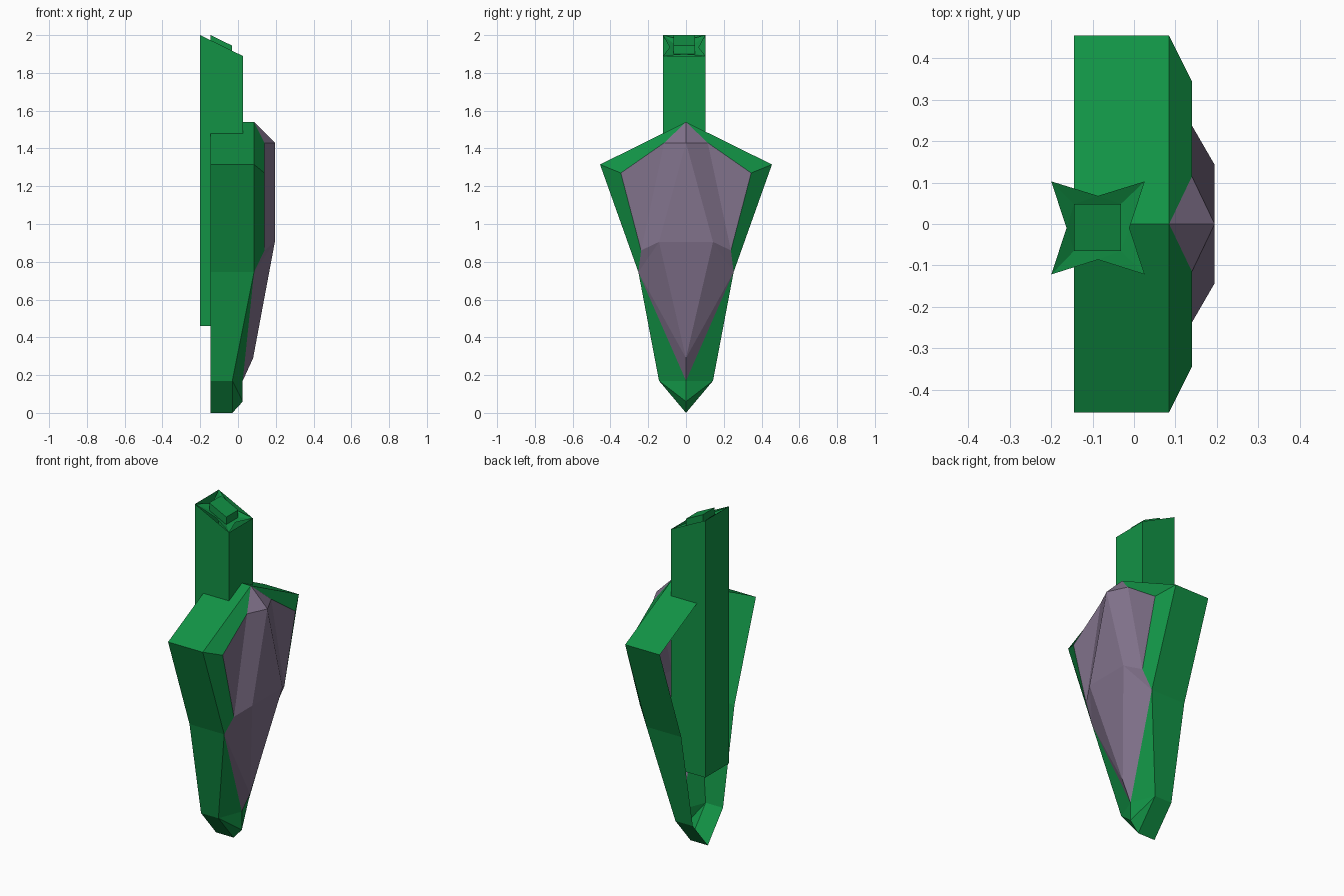
import bpy, bmesh
from mathutils import Vector

if "Cube" in bpy.data.objects:
    bpy.data.objects.remove(bpy.data.objects["Cube"])


def material(name, rgb):
    m = bpy.data.materials.new(name)
    m.diffuse_color = (*rgb, 1)
    m.use_nodes = True
    m.node_tree.nodes["Principled BSDF"].inputs["Base Color"].default_value = m.diffuse_color
    return m


GREEN = material("deep green", (0.006, 0.29, 0.06))
PURPLE = material("dusty purple", (0.22, 0.168, 0.26))


def build(name, faces, mat, ref, mirror=False):
    """Flat-faced object from point loops, each face turned away from ref."""
    bm = bmesh.new()
    loops = list(faces)
    if mirror:
        for f in faces:
            m = [(x, -y, z) for x, y, z in f]
            if {tuple(p) for p in m} != {tuple(p) for p in f}:
                loops.append(m)
    for f in loops:
        face = bm.faces.new([bm.verts.new(p) for p in f])
        face.normal_update()
        if face.normal.dot(face.calc_center_median() - Vector(ref)) < 0:
            face.normal_flip()
    bmesh.ops.remove_doubles(bm, verts=bm.verts, dist=0.0005)
    me = bpy.data.meshes.new(name)
    bm.to_mesh(me)
    bm.free()
    me.materials.append(mat)
    ob = bpy.data.objects.new(name, me)
    bpy.context.collection.objects.link(ob)
    return ob


# Key points of the +y half of the shield
BACK = -0.145
top, shoulder = (0.085, 0, 1.54), (0.085, 0.455, 1.315)
waist, heel, tip = (0.085, 0.252, 0.745), (-0.03, 0.143, 0.17), (-0.03, 0, 0)
in_top, in_shoulder = (0.14, 0.115, 1.43), (0.14, 0.345, 1.27)
in_waist = (0.14, 0.238, 0.86)
chin, chin_low = (0.025, 0, 0.17), (0.025, 0, 0.06)
crown, cheek, nose = (0.195, 0, 1.43), (0.195, 0.143, 0.905), (0.08, 0, 0.29)
cheek_m = (0.195, -0.143, 0.905)

# Shield rim: side walls open at the back, plus the bevelled front border
outline = [top, shoulder, waist, heel, tip]
rim = [[a, b, (BACK, *b[1:]), (BACK, *a[1:])] for a, b in zip(outline, outline[1:])]
rim += [
    [top, shoulder, in_shoulder, in_top],
    [shoulder, waist, in_waist, in_shoulder],
    [waist, heel, chin],
    [heel, chin_low, chin],
    [heel, tip, chin_low],
]
build("shield_rim", rim, GREEN, (-0.2, 0, 0.8), mirror=True)

# Faceted front panel
panel = [
    [crown, cheek, cheek_m],
    [cheek, nose, cheek_m],
    [top, in_top, crown],
    [in_top, in_shoulder, in_waist],
    [crown, in_top, in_waist, cheek],
    [cheek, in_waist, waist],
    [cheek, waist, nose],
    [waist, chin, nose],
]
build("front_panel", panel, PURPLE, (-0.2, 0, 0.8), mirror=True)

# Square post behind the panel, with a slanted top
X0, X1, Y0, Y1, FOOT = -0.2, 0.026, -0.122, 0.103, 0.46


def slant(x, drop=0.0):
    return 2.0 - (x - X0) * 0.49 - drop


corners = [(X0, Y0), (X1, Y0), (X1, Y1), (X0, Y1)]
walls = []
for i in range(4):
    (ax, ay), (bx, by) = corners[i], corners[(i + 1) % 4]
    walls.append([(ax, ay, FOOT), (bx, by, FOOT), (bx, by, slant(bx)), (ax, ay, slant(ax))])
build("post", walls, GREEN, (-0.087, -0.01, 1.2))

# Four-pointed cap, dipping towards a small block
block = [(-0.145, -0.065), (-0.032, -0.065), (-0.032, 0.048), (-0.145, 0.048)]
notch = [(-0.087, -0.086), (-0.011, -0.01), (-0.087, 0.068), (-0.163, -0.01)]
C = [(x, y, slant(x)) for x, y in corners]
N = [(x, y, slant(x, 0.01)) for x, y in notch]
B = [(x, y, slant(x, 0.018)) for x, y in block]
T = [(x, y, slant(x, -0.027)) for x, y in block]
cap = []
for i in range(4):
    j = (i + 1) % 4
    cap += [[C[i], N[i], B[i]], [C[i], B[i], N[i - 1]], [N[i], B[j], B[i]]]
build("star_cap", cap, GREEN, (-0.087, -0.01, 1.0))

sides = [[B[i], B[(i + 1) % 4], T[(i + 1) % 4], T[i]] for i in range(4)]
build("cap_block", sides + [T], GREEN, (-0.087, -0.01, 1.945))
